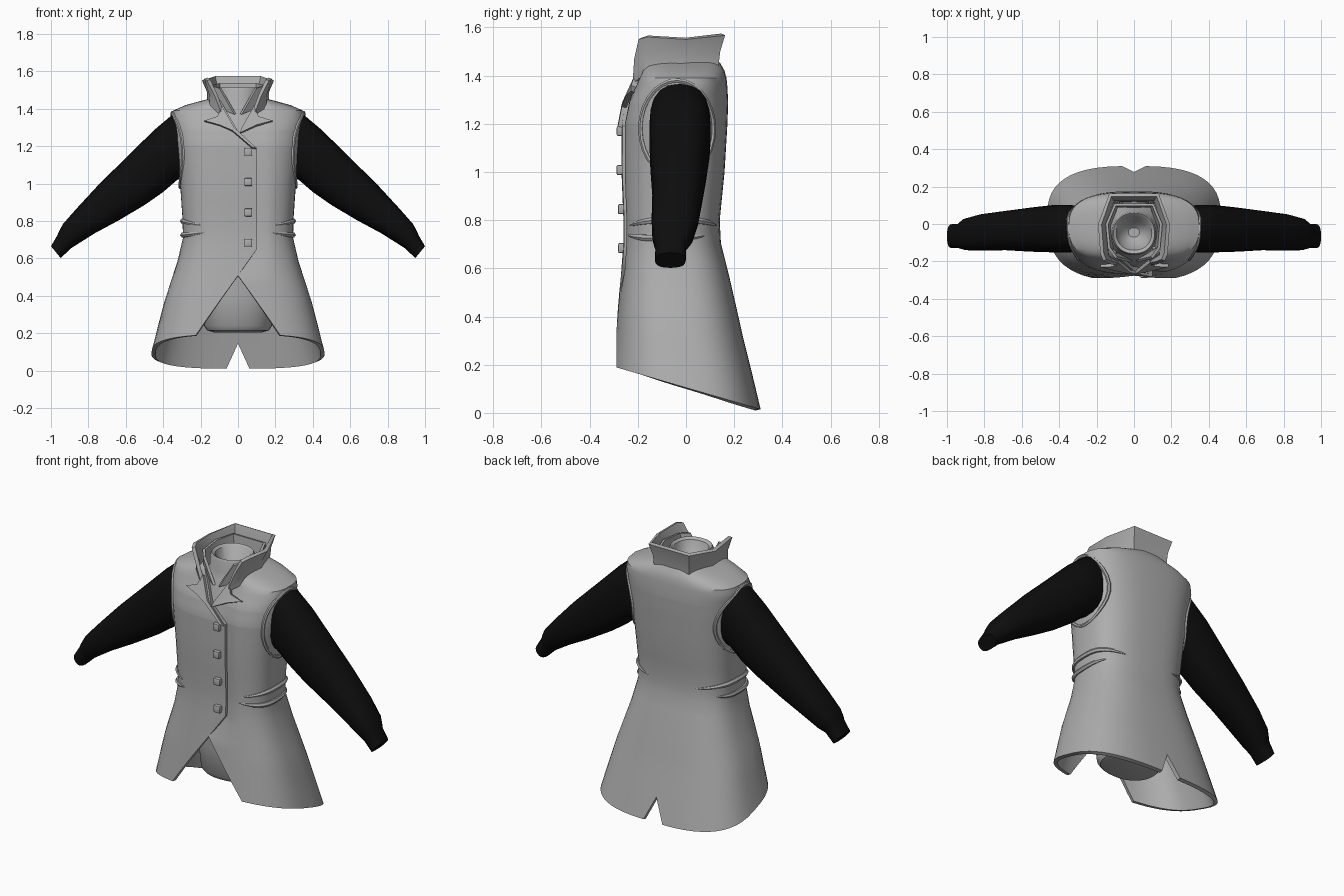
import bpy, bmesh, math
from mathutils import Vector

cube = bpy.data.objects.get("Cube")
if cube:
    bpy.data.objects.remove(cube, do_unlink=True)


def material(name, value):
    m = bpy.data.materials.new(name)
    m.use_nodes = True
    m.diffuse_color = (value, value, value, 1)
    bsdf = next(n for n in m.node_tree.nodes if n.type == 'BSDF_PRINCIPLED')
    bsdf.inputs["Base Color"].default_value = (value, value, value, 1)
    return m


GREY = material("grey cloth", 0.42)
BLACK = material("black knit", 0.004)
N = 2.8  # squareness of the coat's cross-section

# Coat sections: height, half width, front y, back y
BODY = [(0, .462, -.305, .31), (.3, .395, -.285, .235), (.55, .325, -.268, .18),
        (.7, .295, -.26, .145), (.8, .296, -.26, .14), (1.0, .31, -.268, .16),
        (1.2, .335, -.267, .172), (1.29, .345, -.247, .175), (1.35, .355, -.217, .172),
        (1.39, .348, -.2, .168), (1.42, .28, -.19, .16), (1.455, .15, -.18, .14)]


def lerp_table(table, z):
    z = min(max(z, table[0][0]), table[-1][0])
    for lo, hi in zip(table, table[1:]):
        if z <= hi[0]:
            f = (z - lo[0]) / (hi[0] - lo[0])
            return [p + (q - p) * f for p, q in zip(lo[1:], hi[1:])]


def power(v, e):
    return math.copysign(abs(v) ** e, v)


def oval(t, a, yf, yb, n):
    """Point on a squared oval, t = 0 at the front."""
    return (a * power(math.sin(t), 2 / n),
            (yf + yb) / 2 - (yb - yf) / 2 * power(math.cos(t), 2 / n))


def coat_point(t, z):
    x, y = oval(t, *lerp_table(BODY, z), N)
    if z < .75:  # the hem drops towards the back
        x *= 1 + .12 * (1 - z / .75) * y
        z = .75 - (.75 - z) * (.75 - (.105 - .29 * y)) / .75
    return Vector((x, y, max(z, 0)))


def angle_at(x, z):
    a = lerp_table(BODY, z)[0]
    return math.asin(power(max(-1, min(1, x / a)), N / 2))


def front_y(x, z):
    return coat_point(angle_at(x, z), z).y


def finish(ob, mat, thickness=0, bevel=0):
    ob.data.materials.append(mat)
    bpy.ops.object.select_all(action='DESELECT')
    bpy.context.view_layer.objects.active = ob
    ob.select_set(True)
    if thickness:
        m = ob.modifiers.new("thickness", 'SOLIDIFY')
        m.thickness, m.offset = thickness, -1
        bpy.ops.object.modifier_apply(modifier=m.name)
    if bevel:
        m = ob.modifiers.new("bevel", 'BEVEL')
        m.width, m.segments = bevel, 2
        bpy.ops.object.modifier_apply(modifier=m.name)
    bpy.ops.object.shade_smooth_by_angle(angle=math.radians(35))
    return ob


def loft(name, rows, mat, closed=True, caps=False, thickness=0, flip=False):
    """Skin a list of equal-length point rows."""
    bm = bmesh.new()
    grid = [[bm.verts.new(p) for p in row] for row in rows]
    count = len(rows[0])
    for lo, hi in zip(grid, grid[1:]):
        for i in range(count if closed else count - 1):
            j = (i + 1) % count
            bm.faces.new((lo[i], lo[j], hi[j], hi[i]))
    if caps:
        bm.faces.new(grid[0][::-1])
        bm.faces.new(grid[-1])
    bmesh.ops.remove_doubles(bm, verts=bm.verts, dist=.0004)
    if flip:
        bmesh.ops.reverse_faces(bm, faces=bm.faces)
    if closed:
        bmesh.ops.recalc_face_normals(bm, faces=bm.faces)
    me = bpy.data.meshes.new(name)
    bm.to_mesh(me)
    bm.free()
    ob = bpy.data.objects.new(name, me)
    bpy.context.collection.objects.link(ob)
    return finish(ob, mat, thickness)


def tube(name, points, radius, taper, cyclic=False):
    cu = bpy.data.curves.new(name, 'CURVE')
    cu.dimensions, cu.bevel_depth, cu.bevel_resolution = '3D', radius, 1
    sp = cu.splines.new('POLY')
    sp.points.add(len(points) - 1)
    for i, p in enumerate(points):
        sp.points[i].co = (*p, 1)
        if taper:
            sp.points[i].radius = math.sin(math.pi * i / (len(points) - 1)) ** .6
    sp.use_cyclic_u = cyclic
    ob = bpy.data.objects.new(name, cu)
    bpy.context.collection.objects.link(ob)
    bpy.ops.object.select_all(action='DESELECT')
    bpy.context.view_layer.objects.active = ob
    ob.select_set(True)
    bpy.ops.object.convert(target='MESH')
    finish(bpy.context.object, GREY)


# Coat: two wrapped panels joined at the back above the vent
LEFT_EDGE = [(0, .235), (.429, 0), (1.28, 0), (1.455, .1)]
RIGHT_EDGE = [(0, .235), (.429, 0), (.616, -.1), (1.19, -.1), (1.28, 0), (1.455, .1)]
VENT = [(0, .06), (.13, 0), (2, 0)]
levels = sorted({r[0] for r in BODY} | {r[0] for r in RIGHT_EDGE}
                | {.06, .13, .22, .36, .75, .9, 1.1, 1.24, 1.32, 1.37, 1.405, 1.44})
COLS = 22
rows = []
for z in levels:
    row = []
    for side, edge in ((1, LEFT_EDGE), (-1, RIGHT_EDGE)):
        t0 = angle_at(lerp_table(edge, z)[0], z)
        t1 = math.pi - angle_at(lerp_table(VENT, z)[0], z)
        part = []
        for i in range(COLS + 1):
            p = coat_point(t0 + (t1 - t0) * i / COLS, z)
            if side == 1 and p.y < 0 and z > .43:  # tuck under the other panel
                p.y += .024 * max(0, min(1, (.15 - p.x) / .05))
            part.append(Vector((p.x * side, p.y, p.z)))
        row.append(part)
    rows.append(row[0] + row[1][::-1])
# drop the sliver that bridges the open vent
coat = loft("coat", rows, GREY, closed=False)
bm = bmesh.new()
bm.from_mesh(coat.data)
bridge = [f for f in bm.faces if f.calc_center_median().y > .1
          and min(v.co.x for v in f.verts) < -.002 and max(v.co.x for v in f.verts) > .002]
bmesh.ops.delete(bm, geom=bridge, context='FACES')
bm.to_mesh(coat.data)
bm.free()
coat.data.materials.clear()
finish(coat, GREY, thickness=.022)


def ring(z, a, yf, yb, n=2.2, count=28):
    return [(*oval(math.tau * i / count, a, yf, yb, n), z) for i in range(count)]


# Undershirt: rounded bottom, hidden trunk, neck with a hollow funnel
shirt = [(.205, .13, -.13, .06), (.215, .165, -.17, .1), (.24, .182, -.19, .12),
         (.4, .2, -.2, .125), (.7, .24, -.215, .09), (1.2, .26, -.235, .12),
         (1.3, .2, -.215, .12), (1.4, .145, -.18, .1), (1.44, .12, -.165, .075),
         (1.5, .118, -.165, .065), (1.515, .11, -.158, .058), (1.505, .095, -.14, .045),
         (1.43, .07, -.11, .015), (1.4, .03, -.07, -.02)]
loft("undershirt", [ring(*s) for s in shirt], GREY, caps=True)


def mirrored(pts):
    return [Vector(p) for p in pts] + [Vector((-x, y, z)) for x, y, z in pts[::-1]]


# Standing collars, open at the front
base = mirrored([(.085, -.222, 1.365), (.15, -.175, 1.405), (.165, -.02, 1.435), (.115, .135, 1.44)])
middle = mirrored([(.125, -.215, 1.47), (.155, -.17, 1.48), (.166, -.01, 1.49), (.118, .142, 1.5)])
top = mirrored([(.165, -.197, 1.55), (.18, -.16, 1.56), (.192, 0, 1.55), (.132, .162, 1.567)])
loft("coat_collar", [base, middle, top], GREY, closed=False, thickness=.02)
low = mirrored([(.02, -.205, 1.37), (.12, -.15, 1.41), (.14, -.01, 1.42), (.095, .1, 1.42)])
high = mirrored([(.1, -.185, 1.51), (.14, -.13, 1.52), (.152, 0, 1.525), (.105, .11, 1.535)])
loft("shirt_collar", [low, high], GREY, closed=False, thickness=.015)

# Notched lapels lying on the chest
LAPELS = {"left_lapel": [(.085, 1.415), (.11, 1.36), (.185, 1.337), (.1, 1.315), (.01, 1.272), (.02, 1.3)],
          "right_lapel": [(-.085, 1.415), (-.02, 1.3), (.1, 1.19), (.075, 1.195), (-.03, 1.285),
                          (-.1, 1.315), (-.18, 1.337), (-.11, 1.36)]}
for name, outline in LAPELS.items():
    bm = bmesh.new()
    face = bm.faces.new([bm.verts.new((x, front_y(x, z) - .018, z)) for x, z in outline])
    if face.normal.y > 0 or name == "left_lapel":
        face.normal_update()
    bmesh.ops.triangulate(bm, faces=[face])
    for f in bm.faces:
        f.normal_update()
        if f.normal.y > 0:
            f.normal_flip()
    me = bpy.data.meshes.new(name)
    bm.to_mesh(me)
    bm.free()
    lapel = bpy.data.objects.new(name, me)
    bpy.context.collection.objects.link(lapel)
    finish(lapel, GREY, thickness=.022)

# Four square buttons
for i in range(4):
    z = 1.17 - .162 * i
    bpy.ops.mesh.primitive_cube_add(size=1, location=(.055, front_y(.055, z) - .006, z))
    button = bpy.context.object
    button.name = f"button_{i + 1}"
    button.scale = (.042, .03, .042)
    bpy.ops.object.transform_apply(location=False, rotation=False)
    finish(button, GREY, bevel=.006)

# Sleeve sections: top x, top z, bottom x, bottom z, centre y, half depth
SLEEVE = [(.3, 1.37, .29, 1.03, -.025, .12), (.355, 1.365, .325, 1.02, -.025, .127),
          (.45, 1.285, .4, .955, -.025, .127), (.6, 1.137, .5, .885, -.03, .118),
          (.74, 1.0, .635, .805, -.035, .105), (.86, .87, .765, .735, -.045, .098),
          (.935, .785, .86, .675, -.055, .085), (.957, .745, .892, .655, -.062, .07),
          (.965, .725, .9, .647, -.063, .064), (1.0, .665, .948, .602, -.065, .064)]
for side, word in ((1, "left"), (-1, "right")):
    rows = []
    for tx, tz, bx, bz, yc, yh in SLEEVE:
        row = []
        for i in range(20):
            u, y = oval(math.tau * i / 20, 1, -1, 1, 2.5)
            row.append((side * ((tx + bx) / 2 + u * (tx - bx) / 2), yc + y * yh,
                        (tz + bz) / 2 + u * (tz - bz) / 2))
        rows.append(row)
    loft(f"{word}_sleeve", rows, BLACK, caps=True)

    # Raised armhole seam
    seam = []
    for i in range(28):
        t = math.tau * i / 28
        y, z = -.037 + .152 * math.sin(t), 1.18 + .2 * math.cos(t)
        a, yf, yb = lerp_table(BODY, z)
        off = min(.99, abs(y - (yf + yb) / 2) / ((yb - yf) / 2))
        seam.append((side * a * (1 - off ** N) ** (1 / N), y, z))
    tube(f"{word}_armhole_seam", seam, .01, False, cyclic=True)

    # Tapered waist folds wrapping round the side
    for name, z, t0, t1, rise in (("upper", .775, .55, 2.75, .025), ("lower", .735, .5, 2.2, -.015)):
        pts = []
        for i in range(19):
            f = i / 18
            p = coat_point(t0 + (t1 - t0) * f, z + rise * math.sin(math.pi * f))
            pts.append((p.x * side, p.y, p.z))
        tube(f"{word}_{name}_waist_fold", pts, .015, True)
